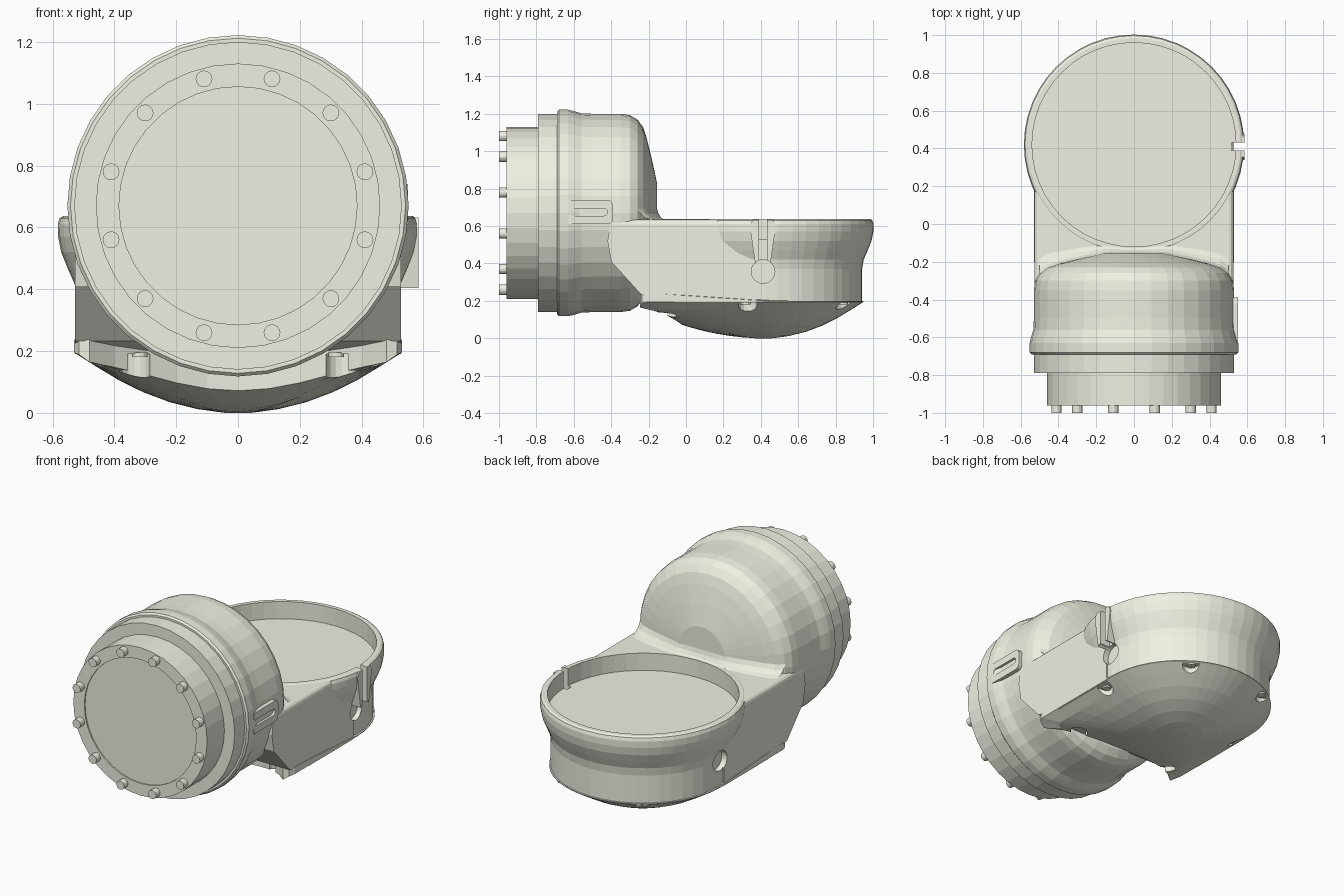
import bpy, bmesh
from math import sin, cos, pi

if "Cube" in bpy.data.objects:
    bpy.data.objects.remove(bpy.data.objects["Cube"])

CUP_Y, DRUM_Z = 0.42, 0.67
paint = bpy.data.materials.new("warm_white")
paint.diffuse_color = (0.87, 0.87, 0.77, 1)
paint.use_nodes = True
paint.node_tree.nodes["Principled BSDF"].inputs["Base Color"].default_value = paint.diffuse_color


def finish(name, bm):
    bmesh.ops.remove_doubles(bm, verts=bm.verts, dist=1e-5)
    bmesh.ops.recalc_face_normals(bm, faces=bm.faces)
    me = bpy.data.meshes.new(name)
    bm.to_mesh(me)
    bm.free()
    me.materials.append(paint)
    ob = bpy.data.objects.new(name, me)
    bpy.context.collection.objects.link(ob)
    return ob


def loft(name, rings, closed=True, caps=True):
    bm = bmesh.new()
    rows = [[bm.verts.new(p) for p in r] for r in rings]
    n = len(rows[0])
    for a, b in zip(rows, rows[1:]):
        for i in range(n if closed else n - 1):
            j = (i + 1) % n
            bm.faces.new((a[i], a[j], b[j], b[i]))
    if caps:
        bm.faces.new(rows[0])
        bm.faces.new(rows[-1])
    return finish(name, bm)


def revolve(name, profile, axis, at, segs=36):
    """Profile of (radius, distance along axis), turned about the axis through at."""
    def point(r, h, a):
        u, v = r * cos(a), r * sin(a)
        p = {'x': (h, u, v), 'y': (u, h, v), 'z': (u, v, h)}[axis]
        return tuple(p[k] + at[k] for k in range(3))
    return loft(name, [[point(r, h, 2 * pi * i / segs) for i in range(segs)]
                       for r, h in profile])


def rod(name, r, h0, h1, axis, at, segs=20):
    return revolve(name, [(r, h0), (r, h1)], axis, at, segs)


def prism(name, yz, x0, x1):
    return loft(name, [[(x, y, z) for y, z in yz] for x in (x0, x1)])


def apply_mod(ob, kind, **props):
    m = ob.modifiers.new(kind, kind)
    for k, v in props.items():
        setattr(m, k, v)
    bpy.context.view_layer.objects.active = ob
    bpy.ops.object.modifier_apply(modifier=m.name)


def combine(ob, other, op='DIFFERENCE'):
    apply_mod(ob, 'BOOLEAN', object=other, operation=op, solver='EXACT')
    bpy.data.objects.remove(other)


def arc(cy, cz, r, a0, a1, n):
    return [(cy + r * cos(a0 + (a1 - a0) * i / n), cz + r * sin(a0 + (a1 - a0) * i / n))
            for i in range(n + 1)]


# Horizontal drum with flange, collar and shallow domed back
dome = [(0.53, -0.35), (0.523, -0.30), (0.50, -0.26), (0.46, -0.23), (0.40, -0.21),
        (0.30, -0.185), (0.16, -0.155)]
drum = revolve("drum_housing", [(0.53, -0.79), (0.53, -0.69), (0.542, -0.69), (0.552, -0.68),
                                (0.552, -0.63), (0.545, -0.60), (0.533, -0.56), (0.53, -0.50)]
               + dome, 'y', (0, 0, DRUM_Z))
revolve("drum_flange", [(0.385, -0.952), (0.385, -0.96), (0.46, -0.96), (0.46, -0.78)],
        'y', (0, 0, DRUM_Z))

# Ring of flange bolts
for i in range(12):
    a = pi * (2 * i + 1) / 12
    rod("flange_bolt", 0.027, -1.0, -0.95, 'y',
        (0.425 * cos(a), 0, DRUM_Z + 0.425 * sin(a)), 16)

# Side pad with a slot
pad = prism("slot_pad", [(-0.63, 0.61)] + arc(-0.42, 0.64, 0.03, -pi / 2, 0, 4)
            + arc(-0.42, 0.71, 0.03, 0, pi / 2, 4) + [(-0.63, 0.74)], 0.48, 0.55)
combine(pad, prism("slot_cut", arc(-0.44, 0.675, 0.02, -pi / 2, pi / 2, 6)
                   + arc(-0.60, 0.675, 0.02, pi / 2, 3 * pi / 2, 6), 0.535, 0.7))

# Cup and neck body
body = revolve("cup_body", [(0.522, 0.19), (0.522, 0.37), (0.53, 0.42), (0.552, 0.47),
                            (0.572, 0.52), (0.582, 0.57), (0.583, 0.61), (0.577, 0.63),
                            (0.565, 0.637)], 'z', (0, CUP_Y, 0), 48)
neck = prism("neck", [(0.38, 0.19), (-0.05, 0.19), (-0.24, 0.233), (-0.40, 0.41),
                      (-0.42, 0.52), (-0.40, 0.634), (0.38, 0.634)], -0.527, 0.527)
bm = bmesh.new()
bm.from_mesh(neck.data)
rim = [e for e in bm.edges if all(v.co.z > 0.63 for v in e.verts)
       and abs(e.verts[0].co.x - e.verts[1].co.x) < 0.01]
bmesh.ops.bevel(bm, geom=rim, offset=0.025, segments=3, profile=0.5, affect='EDGES')
bm.to_mesh(neck.data)
bm.free()
combine(body, neck, 'UNION')
boss = prism("boss", [(0.34, 0.60), (0.355, 0.632), (0.467, 0.632), (0.48, 0.60),
                      (0.45, 0.39), (0.372, 0.39)], 0.45, 0.584)
combine(body, boss, 'UNION')
combine(body, rod("cup_cut", 0.54, 0.53, 0.8, 'z', (0, CUP_Y, 0), 48))
combine(body, prism("notch_cut", [(0.39, 0.40), (0.432, 0.40), (0.432, 0.8), (0.39, 0.8)],
                    0.515, 0.7))
for s in (-1, 1):
    combine(body, rod("hole_cut", 0.063, 0.49 * s, 0.7 * s, 'x', (0, 0.412, 0.357), 24))


# Soft fillet where the domed drum meets the neck
def dome_y(r):
    for (r0, y0), (r1, y1) in zip(dome, dome[1:]):
        if r1 <= r <= r0:
            return y0 + (y1 - y0) * (r0 - r) / (r0 - r1)
    return dome[-1][1]


xs = [0.5 * (i - 12) / 12 for i in range(25)]
loft("neck_fillet", [[(x, dome_y(abs(x)) + f * (0.03 + 0.09 * abs(x)), z) for x in xs]
                     for f, z in ((1, 0.634), (0.55, 0.643), (0.2, 0.665), (-0.15, 0.71))],
     closed=False, caps=False)

# Domed bottom cover with a concave front edge
outline = [(0.53 * cos(pi * i / 24), CUP_Y + 0.53 * sin(pi * i / 24)) for i in range(25)]
outline += [(-0.53, y) for y in (0.28, 0.14, 0.0, -0.12, -0.20)]
outline += [(-0.515, -0.235), (-0.48, -0.245)]
outline += [(x / 10, -0.02 - 0.95 * (x / 10) ** 2) for x in range(-4, 5)]
outline += [(0.48, -0.245), (0.515, -0.235)]
outline += [(0.53, y) for y in (-0.20, -0.12, 0.0, 0.14, 0.28)]


def cover_ring(t):
    ring = []
    for px, py in outline:
        x, dy = px * t, (py - CUP_Y) * t
        u, v = (x / 0.53) ** 2, (dy / 0.53) ** 2
        z = 0.2 * (u + v) if dy >= 0 else 0.2 * (u + v * 0.52 * max(0, 1 - 1.3 * u))
        ring.append((x, CUP_Y + dy, min(z, 0.195)))
    return ring


top = [(x, y, 0.2 + 0.037 * min(1, max(0, (CUP_Y - y) / 0.55))) for x, y in outline]
rings = [cover_ring(t) for t in (0.08, 0.25, 0.42, 0.58, 0.73, 0.87, 1)]
rings[0] = [(x, y, 0) for x, y, z in rings[0]]
cover = loft("bottom_cover", rings + [top])

# Screw pockets and screws around the cover
for s in (-1, 1):
    for x, y in ((0.50, 0.33), (0.28, 0.85), (0.335, -0.10)):
        combine(cover, rod("pocket_cut", 0.05, -0.2, 0.19, 'z', (s * x, y, 0), 16))
        rod("cover_screw", 0.025, 0.18, 0.195, 'z', (s * x * 0.95, y - 0.01, 0), 12)
